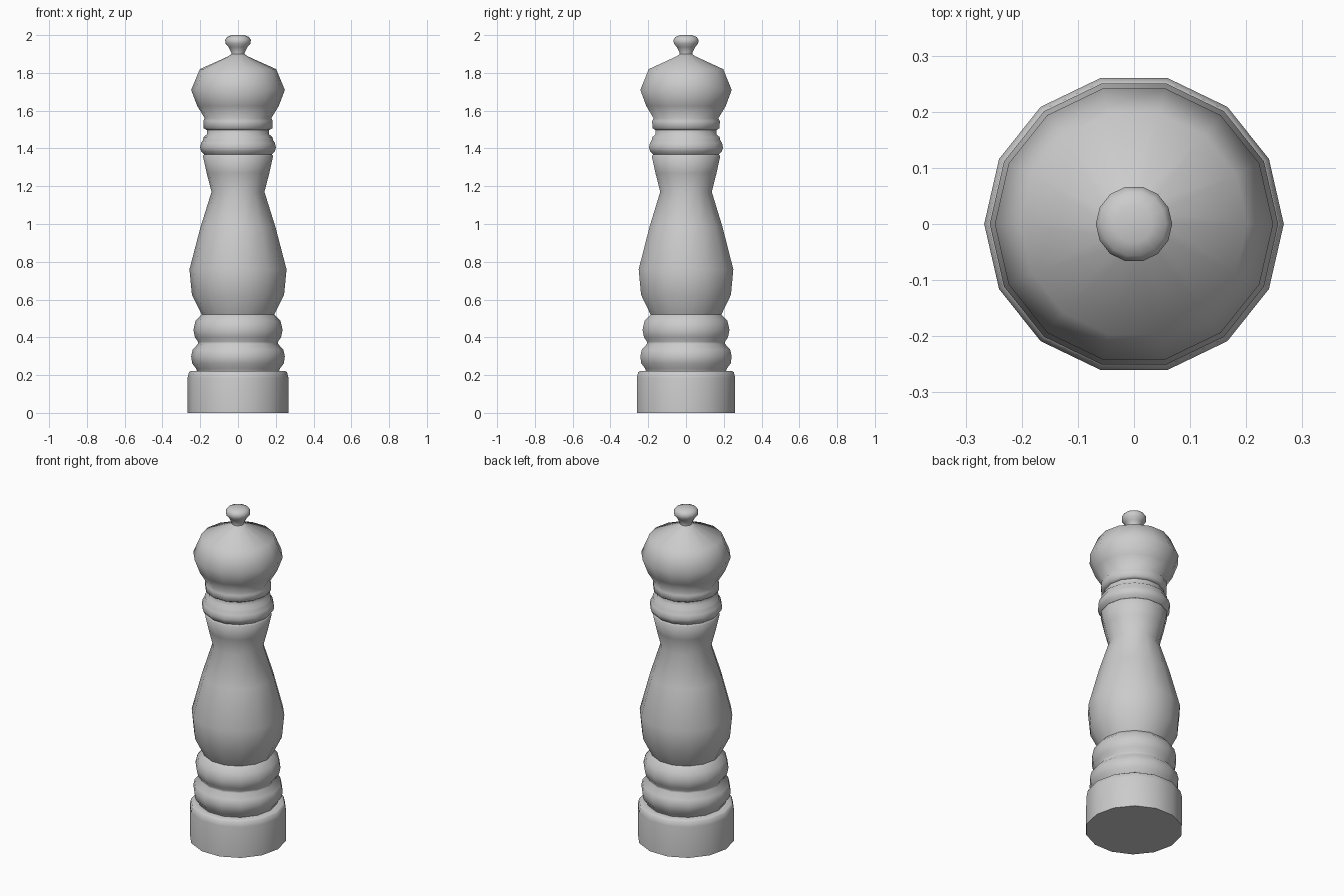
import bpy, bmesh, math
from math import cos, sin, pi

SIDES = 14

cube = bpy.data.objects.get("Cube")
if cube:
    bpy.data.objects.remove(cube, do_unlink=True)

mat = bpy.data.materials.new("light grey")
mat.use_nodes = True
GREY = (0.6, 0.6, 0.6, 1)
mat.diffuse_color = GREY
mat.node_tree.nodes["Principled BSDF"].inputs["Base Color"].default_value = GREY


def lathe(name, profile, sharp_angle):
    """Turn a (radius, height) profile around z and cap both ends."""
    bm = bmesh.new()
    rings = [[bm.verts.new((r * cos(2 * pi * i / SIDES), r * sin(2 * pi * i / SIDES), z))
              for i in range(SIDES)] for r, z in profile]
    for low, high in zip(rings, rings[1:]):
        for i in range(SIDES):
            j = (i + 1) % SIDES
            bm.faces.new((low[i], low[j], high[j], high[i]))
    bm.faces.new(rings[0][::-1])
    bm.faces.new(rings[-1])
    mesh = bpy.data.meshes.new(name)
    bm.to_mesh(mesh)
    bm.free()
    mesh.materials.append(mat)
    obj = bpy.data.objects.new(name, mesh)
    bpy.context.collection.objects.link(obj)
    bpy.ops.object.select_all(action="DESELECT")
    obj.select_set(True)
    bpy.context.view_layer.objects.active = obj
    bpy.ops.object.shade_smooth_by_angle(angle=math.radians(sharp_angle))


# Foot with a softened upper rim
lathe("foot", [(.267, 0), (.267, .185), (.26, .215), (.25, .222), (.21, .222)], 50)

# Turned body: two beads, belly, waist and collar
lathe("body", [
    (.215, .215), (.222, .235), (.243, .262), (.248, .30), (.24, .335),
    (.212, .365), (.212, .377), (.228, .40), (.236, .44), (.225, .487),
    (.192, .52), (.244, .625), (.257, .76), (.198, .985), (.14, 1.17),
    (.166, 1.27), (.186, 1.36), (.178, 1.368), (.195, 1.385), (.201, 1.405),
    (.195, 1.43), (.185, 1.445), (.183, 1.46), (.165, 1.475), (.165, 1.50)], 60)

# Rounded head with a shallow conical top
lathe("head", [
    (.165, 1.497), (.182, 1.507), (.184, 1.545), (.176, 1.56), (.216, 1.625),
    (.248, 1.71), (.202, 1.82), (.05, 1.888), (.034, 1.90)], 65)

# Finial knob
lathe("knob", [
    (.036, 1.89), (.034, 1.905), (.05, 1.937), (.066, 1.955), (.068, 1.975),
    (.058, 1.99), (.033, 2.0)], 50)
